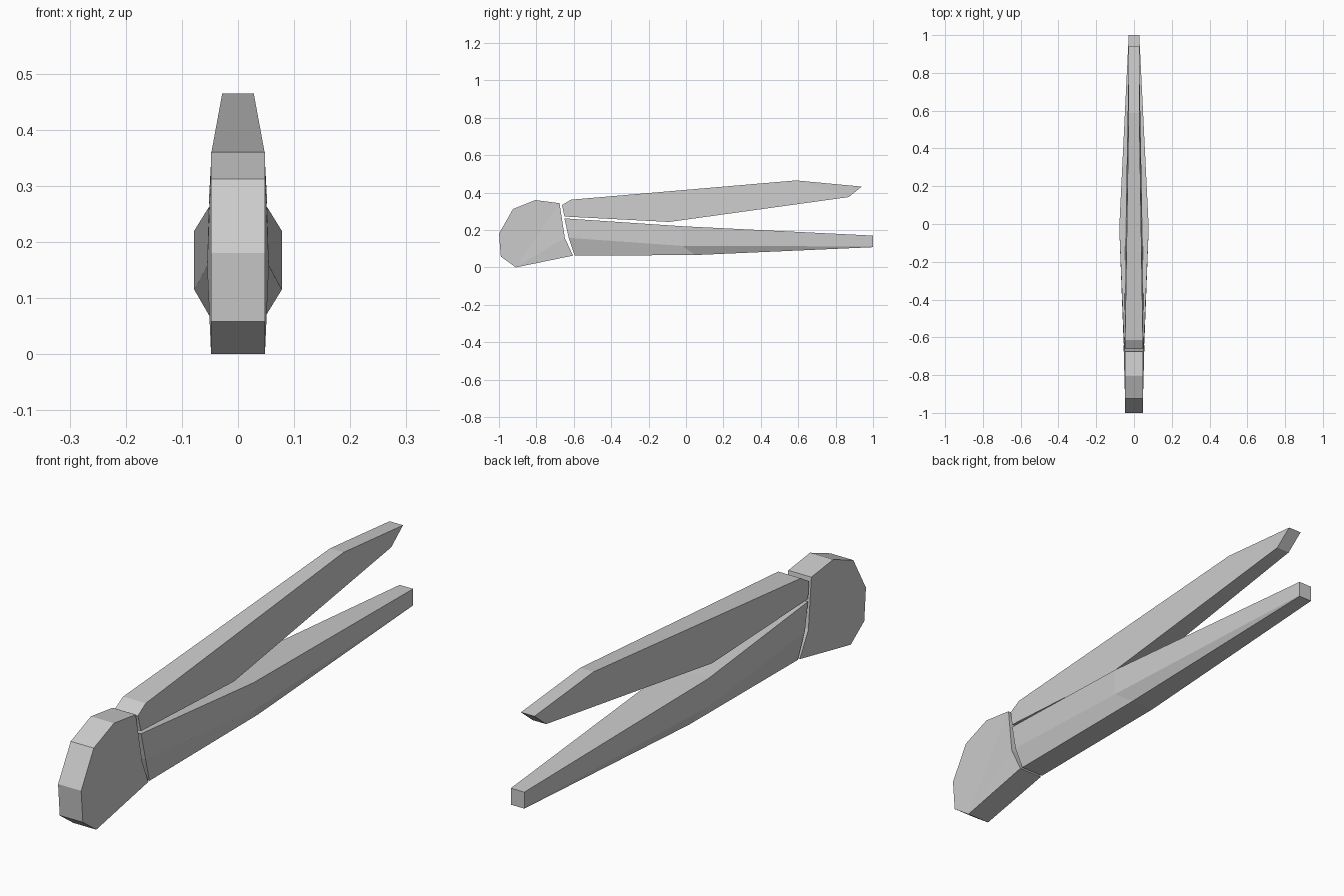
import bpy, bmesh

if "Cube" in bpy.data.objects:
    bpy.data.objects.remove(bpy.data.objects["Cube"])


def finish(name, bm):
    bmesh.ops.recalc_face_normals(bm, faces=bm.faces)
    mesh = bpy.data.meshes.new(name)
    bm.to_mesh(mesh)
    bm.free()
    obj = bpy.data.objects.new(name, mesh)
    bpy.context.collection.objects.link(obj)
    return obj


def side_profile(name, points, sides):
    """Mirrored side outline; points are (half width, y, z), sides are index faces."""
    bm = bmesh.new()
    right = [bm.verts.new((w, y, z)) for w, y, z in points]
    left = [bm.verts.new((-w, y, z)) for w, y, z in points]
    n = len(points)
    for face in sides:
        bm.faces.new([right[i] for i in face])
        bm.faces.new([left[i] for i in reversed(face)])
    for i in range(n):
        j = (i + 1) % n
        bm.faces.new((right[i], left[i], left[j], right[j]))
    return finish(name, bm)


# Rounded butt end, with a slightly swollen front edge
head = [(.048, -.91, 0), (.048, -.99, .058), (.048, -1, .18), (.048, -.925, .312),
        (.048, -.805, .36), (.048, -.676, .343), (.055, -.648, .158), (.05, -.604, .063)]
side_profile("butt_end", head, [(0, 1, 2, 3, 4, 5), (0, 5, 6), (0, 6, 7)])

# Upper arm, tapering in width towards its pointed tip
upper = [(.048, -.663, .333), (.047, -.615, .362), (.028, .588, .465), (.028, .94, .432),
         (.028, .87, .376), (.046, -.09, .243), (.052, -.65, .272)]
side_profile("upper_arm", upper, [(0, 1, 6), (1, 5, 6), (1, 2, 5), (2, 4, 5), (2, 3, 4)])

# Lower arm: lofted sections of top, middle and bottom (half width, y, z)
sections = [
    [(.052, -.65, .262), (.055, -.627, .158), (.048, -.595, .063)],
    [(.078, -.02, .22), (.078, -.02, .115), (.048, .05, .066)],
    [(.028, 1, .17), (.028, 1, .112), (.028, 1, .108)],
]
bm = bmesh.new()
rings = []
for sec in sections:
    ring = [bm.verts.new(p) for p in sec]
    ring += [bm.verts.new((-w, y, z)) for w, y, z in reversed(sec)]
    rings.append(ring)
for a, b in zip(rings, rings[1:]):
    for i in range(6):
        j = (i + 1) % 6
        bm.faces.new((a[i], a[j], b[j], b[i]))
for ring in (rings[0], rings[-1]):
    bm.faces.new((ring[0], ring[1], ring[4], ring[5]))
    bm.faces.new((ring[1], ring[2], ring[3], ring[4]))
finish("lower_arm", bm)
